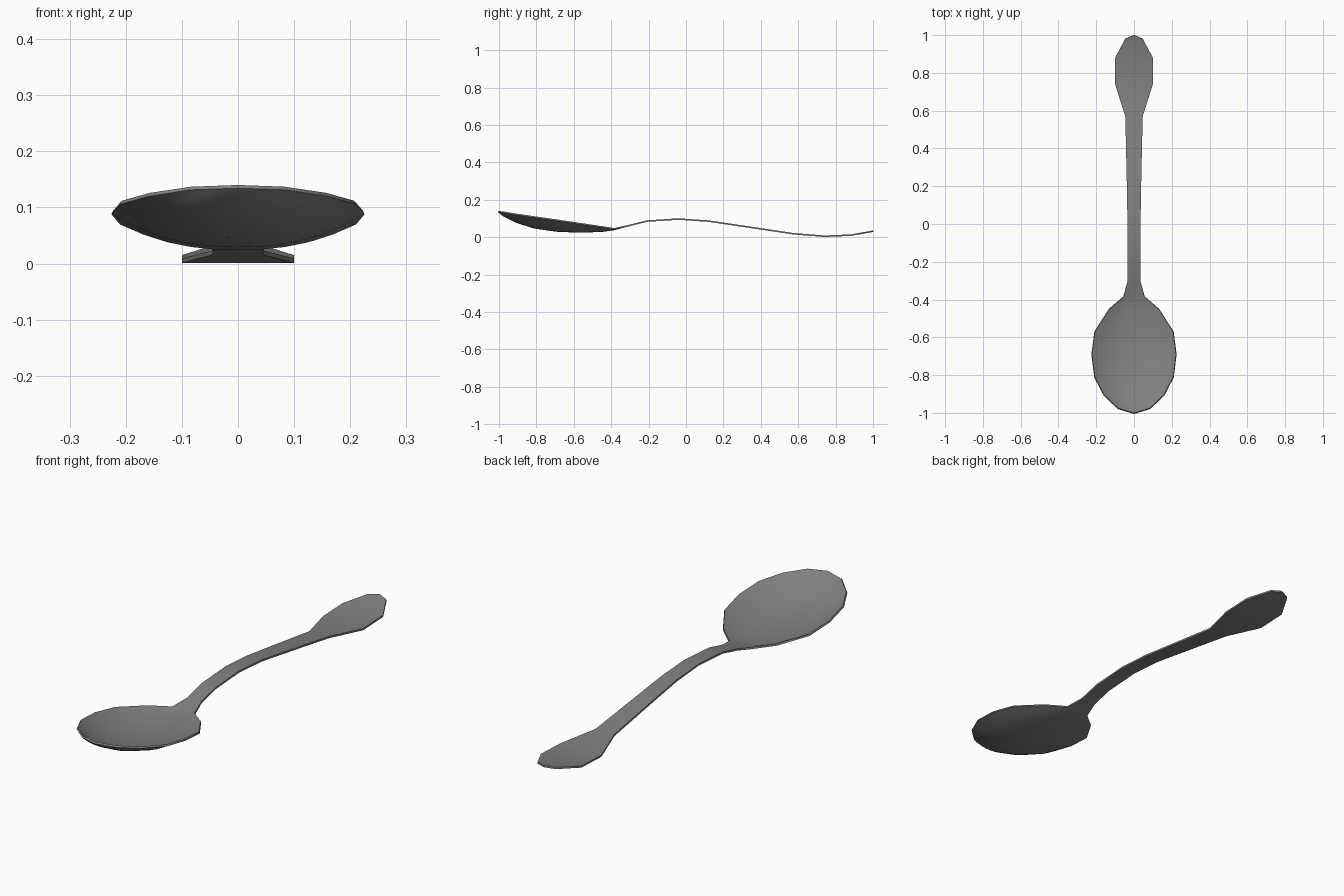
import bpy
import bmesh
import math

cube = bpy.data.objects.get("Cube")
if cube:
    bpy.data.objects.remove(cube, do_unlink=True)

# Brushed steel grey
steel = bpy.data.materials.new("steel_grey")
steel.use_nodes = True
grey = (0.22, 0.22, 0.22, 1)
steel.diffuse_color = grey
steel.node_tree.nodes["Principled BSDF"].inputs["Base Color"].default_value = grey

# Stations along the spoon: y, half width, edge height, bowl depth
STATIONS = [
    (-1.0, 0, 0.14, 0), (-0.975, 0.083, 0.137, 0.018),
    (-0.905, 0.157, 0.126, 0.042), (-0.81, 0.207, 0.112, 0.058),
    (-0.69, 0.222, 0.095, 0.058), (-0.57, 0.207, 0.077, 0.045),
    (-0.45, 0.13, 0.059, 0.023), (-0.385, 0.055, 0.049, 0.004),
    (-0.31, 0.035, 0.065, 0), (-0.21, 0.035, 0.09, 0),
    (-0.04, 0.035, 0.101, 0), (0.12, 0.036, 0.09, 0),
    (0.35, 0.041, 0.056, 0), (0.57, 0.046, 0.023, 0),
    (0.74, 0.1, 0.009, 0), (0.88, 0.1, 0.015, 0),
    (0.98, 0.046, 0.032, 0), (1.0, 0, 0.036, 0),
]
COLUMNS = 10


def station_row(bm, y, half_width, edge, depth):
    """One cross-section, sunk in the middle where the bowl is."""
    row = []
    for i in range(COLUMNS + 1):
        u = 2 * i / COLUMNS - 1
        sink = depth * (1 - abs(u) ** 2.3)
        row.append(bm.verts.new((u * half_width, y, edge - sink)))
    return row


# Spoon sheet: bowl, neck and handle in one strip
bm = bmesh.new()
rows = [station_row(bm, *s) for s in STATIONS]
for a, b in zip(rows, rows[1:]):
    for i in range(COLUMNS):
        bm.faces.new((a[i], a[i + 1], b[i + 1], b[i]))
bmesh.ops.remove_doubles(bm, verts=bm.verts, dist=0.0005)
mesh = bpy.data.meshes.new("spoon")
bm.to_mesh(mesh)
bm.free()
mesh.materials.append(steel)

spoon = bpy.data.objects.new("spoon", mesh)
bpy.context.collection.objects.link(spoon)

# Metal thickness, added below the upper surface
shell = spoon.modifiers.new("thickness", "SOLIDIFY")
shell.thickness = 0.008
shell.offset = -1

bpy.ops.object.select_all(action="DESELECT")
spoon.select_set(True)
bpy.context.view_layer.objects.active = spoon
bpy.ops.object.modifier_apply(modifier=shell.name)
bpy.ops.object.shade_smooth_by_angle(angle=math.radians(40))
